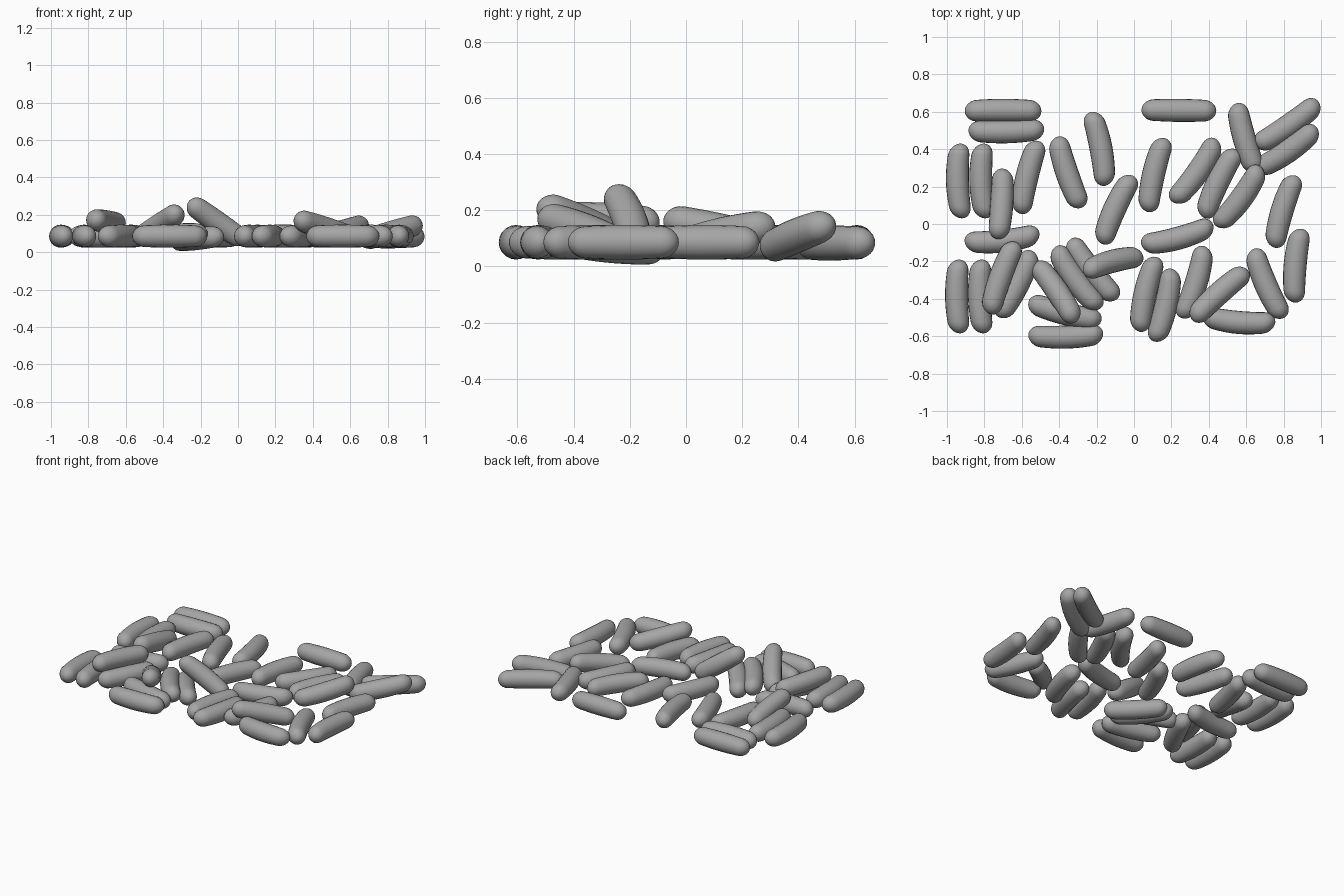
import bpy, bmesh, math
from mathutils import Vector

if "Cube" in bpy.data.objects:
    bpy.data.objects.remove(bpy.data.objects["Cube"])

R = 0.0615     # bean radius
REST = 0.086   # axis height of a bean lying flat
SIDES = 20
CAP = 6        # rings per rounded end
MID = 8        # rings along the body

# dark grey surface
grey = bpy.data.materials.new("dark_grey")
grey.diffuse_color = (0.38, 0.38, 0.38, 1)
grey.use_nodes = True
grey.node_tree.nodes["Principled BSDF"].inputs["Base Color"].default_value = grey.diffuse_color


def bean(name, x0, y0, x1, y1, bend, z0=REST, z1=REST):
    """Rounded, slightly curved rod between two tips; bend > 0 bows to the left."""
    a, b = Vector((x0, y0, z0)), Vector((x1, y1, z1))
    axis = b - a
    length = axis.length
    axis.normalize()
    side = Vector((-axis.y, axis.x, 0)).normalized()
    up = axis.cross(side)

    # stations along the axis: (distance, radius)
    stations = []
    for i in range(1, CAP):
        t = i / CAP * math.pi / 2
        stations.append((R * (1 - math.cos(t)), R * math.sin(t)))
    for i in range(MID + 1):
        stations.append((R + (length - 2 * R) * i / MID, R))
    stations += [(length - d, r) for d, r in reversed(stations[:CAP - 1])]

    def centre(d):
        t = d / length
        return a + axis * d + side * bend * 0.02 * (4 * t * (1 - t) - 0.3)

    bm = bmesh.new()
    rings = []
    for d, r in stations:
        r *= 0.88 + 0.12 * math.sin(math.pi * d / length)
        c = centre(d)
        rings.append([bm.verts.new(c + (side * math.cos(k) + up * math.sin(k)) * r)
                      for k in (2 * math.pi * j / SIDES for j in range(SIDES))])
    tip0, tip1 = bm.verts.new(centre(0)), bm.verts.new(centre(length))
    for j in range(SIDES):
        n = (j + 1) % SIDES
        for p, q in zip(rings, rings[1:]):
            bm.faces.new((p[j], p[n], q[n], q[j]))
        bm.faces.new((tip0, rings[0][n], rings[0][j]))
        bm.faces.new((tip1, rings[-1][j], rings[-1][n]))
    bmesh.ops.recalc_face_normals(bm, faces=bm.faces)
    for f in bm.faces:
        f.smooth = True
    mesh = bpy.data.meshes.new(name)
    bm.to_mesh(mesh)
    bm.free()
    mesh.materials.append(grey)
    bpy.context.collection.objects.link(bpy.data.objects.new(name, mesh))


def scatter(group, rows):
    for i, row in enumerate(rows, 1):
        bean(f"{group}_bean_{i}", *row)


# back left cluster
scatter("back_left", [
    (-.905, .605, -.495, .605, .2), (-.885, .495, -.48, .505, -.5),
    (-.935, .43, -.925, .03, -1), (-.81, .43, -.80, .03, -1),
    (-.70, .295, -.725, -.08, .4, .09, .17), (-.905, -.10, -.505, -.055, -1),
    (-.515, .445, -.61, .055, -.7), (-.415, .465, -.285, .085, -.6),
    (-.225, .60, -.15, .205, .8), (-.01, .26, -.175, -.105, -.8),
])

# back right cluster
scatter("back_right", [
    (.04, .61, .44, .605, 0), (.16, .46, .07, .065, -.8),
    (.445, .45, .21, .115, 1), (.545, .40, .37, .035, -.8),
    (.68, .305, .445, -.015, 1, .15, .08), (.545, .645, .65, .275, -.6),
    (.99, .65, .65, .415, .7, .085, .08), (.98, .51, .655, .285, .8, .155, .06),
    (.86, .26, .745, -.125, -.8),
])

# front right cluster
scatter("front_right", [
    (.04, -.115, .425, -.01, -1), (.89, -.025, .855, -.42, -.8),
    (.635, -.135, .795, -.505, -.8), (.38, -.12, .26, -.505, .9),
    (.605, -.245, .31, -.51, -.5, .085, .18), (.365, -.495, .755, -.53, -1),
    (.205, -.24, .115, -.63, .8), (.115, -.175, .025, -.575, -.8),
])

# front left cluster
scatter("front_left", [
    (.04, -.17, -.265, -.25, -.8, .055, .27), (-.345, -.085, -.095, -.405, -.7, .06, .085),
    (-.425, -.125, -.185, -.455, -.9, .085, .1), (-.525, -.205, -.31, -.52, .5, .08, .22),
    (-.565, -.42, -.175, -.52, -.6), (-.565, -.60, -.165, -.59, -.7),
    (-.94, -.19, -.935, -.585, -.8), (-.82, -.19, -.81, -.585, -.8),
    (-.635, -.095, -.775, -.48, -.7, .155, .175), (-.54, -.145, -.72, -.5, .6),
])
